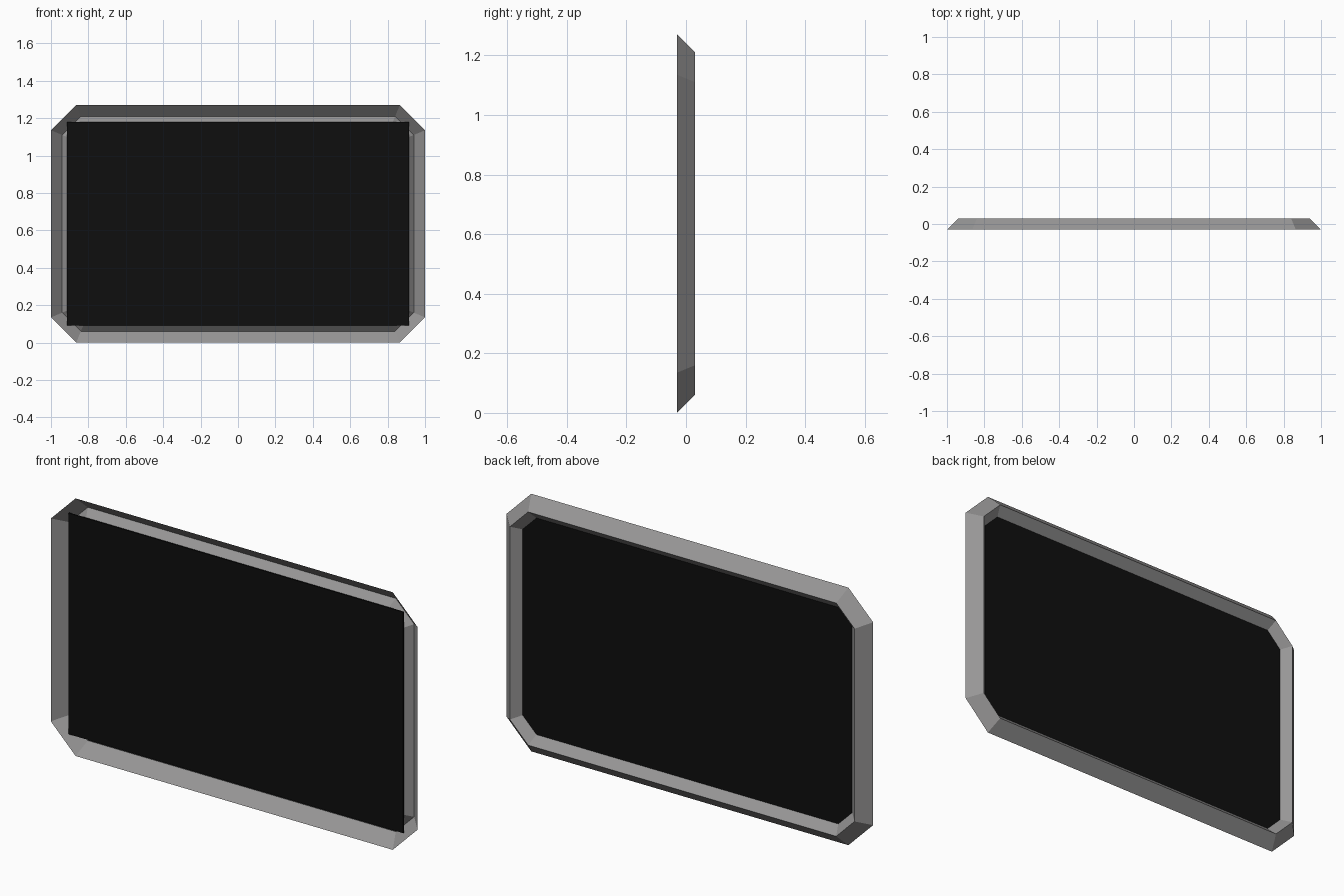
import bpy, bmesh

if "Cube" in bpy.data.objects:
    bpy.data.objects.remove(bpy.data.objects["Cube"])

def material(name, rgb):
    m = bpy.data.materials.new(name)
    m.diffuse_color = (*rgb, 1)
    m.use_nodes = True
    m.node_tree.nodes["Principled BSDF"].inputs["Base Color"].default_value = m.diffuse_color
    return m

def add_object(name, bm, mat):
    me = bpy.data.meshes.new(name)
    bm.to_mesh(me)
    bm.free()
    ob = bpy.data.objects.new(name, me)
    me.materials.append(mat)
    bpy.context.collection.objects.link(ob)
    return ob

HALF_W, HALF_H, CHAMFER = 1.0, 0.635, 0.135

def octagon(inset):
    """Chamfered rectangle, offset evenly inward."""
    a, b = HALF_W - inset, HALF_H - inset
    c = CHAMFER - inset * (2 - 2 ** 0.5)
    return [(a, -b + c), (a, b - c), (a - c, b), (-a + c, b),
            (-a, b - c), (-a, -b + c), (-a + c, -b), (a - c, -b)]

grey = material("frame_grey", (0.31, 0.305, 0.305))
black = material("screen_black", (0.0045, 0.0045, 0.0045))

# Frame: open V-shaped moulding, (inset, depth), ridge towards the back
profile = [(0.0, -0.03), (0.06, 0.03), (0.08, 0.01), (0.104, -0.014)]
bm = bmesh.new()
rings = [[bm.verts.new((x, y, z + HALF_H)) for x, z in octagon(d)]
         for d, y in profile]
for r0, r1 in zip(rings, rings[1:]):
    for i in range(8):
        j = (i + 1) % 8
        bm.faces.new((r0[i], r0[j], r1[j], r1[i]))
bm.normal_update()
bm.faces.ensure_lookup_table()
if bm.faces[0].normal.x < 0:   # outer wall faces outward
    bmesh.ops.reverse_faces(bm, faces=bm.faces[:])
add_object("frame", bm, grey)

# Screen: thin rectangular panel closing the frame
bm = bmesh.new()
bmesh.ops.create_cube(bm, size=1)
bmesh.ops.scale(bm, vec=(1.826, 0.006, 1.09), verts=bm.verts)
bmesh.ops.translate(bm, vec=(0, -0.014, HALF_H), verts=bm.verts)
add_object("screen", bm, black)
